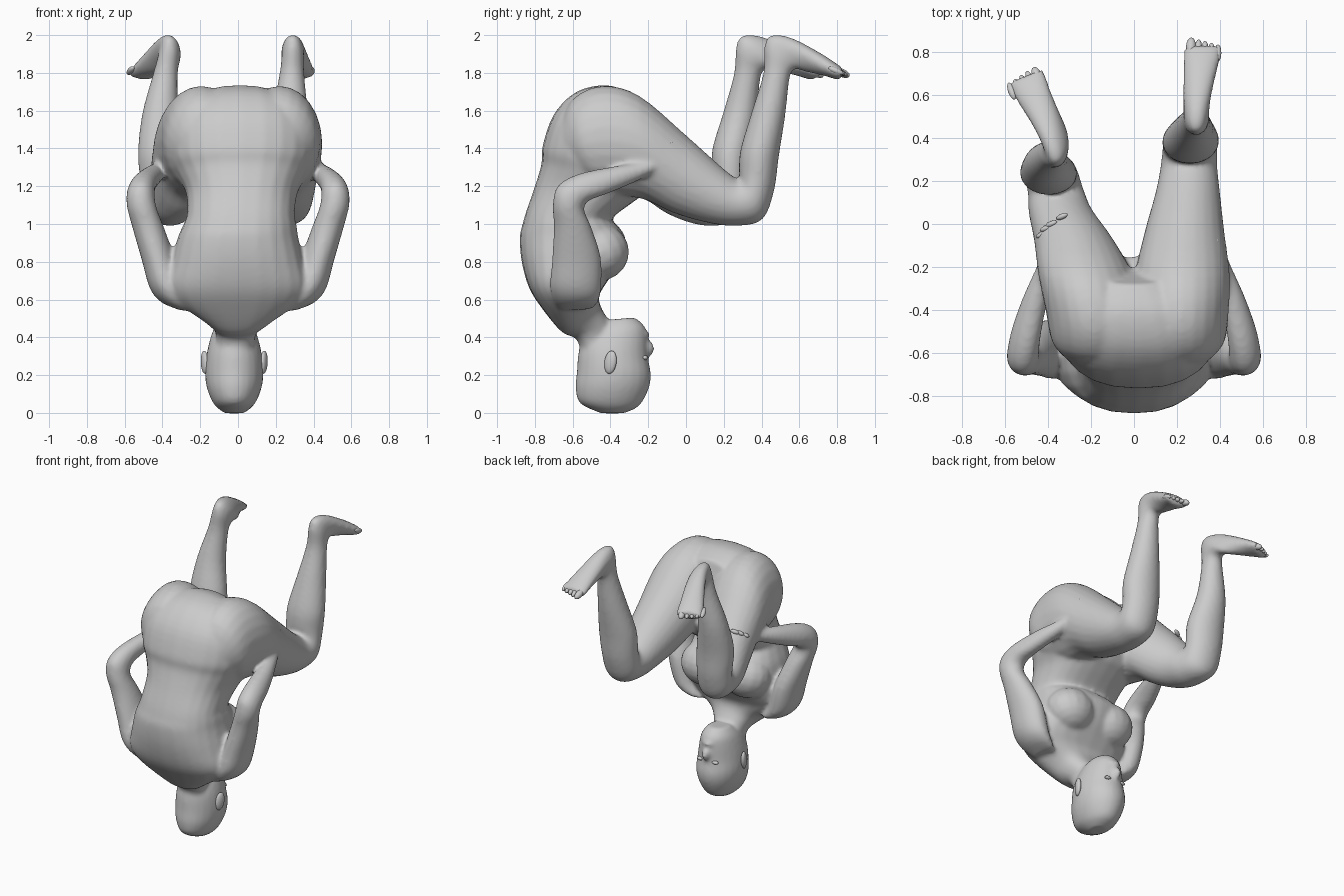
import bpy, bmesh, math
from mathutils import Vector

SIDES, STEPS = 24, 4


def catmull(a, b, c, d, t):
    return [0.5 * (2 * q + (r - p) * t + (2 * p - 5 * q + 4 * r - s) * t * t
                   + (3 * q - p - 3 * r + s) * t ** 3) for p, q, r, s in zip(a, b, c, d)]


def power(v, e):
    return math.copysign(abs(v) ** e, v)


def add_object(name, bm):
    bmesh.ops.recalc_face_normals(bm, faces=bm.faces)
    me = bpy.data.meshes.new(name)
    bm.to_mesh(me)
    bm.free()
    ob = bpy.data.objects.new(name, me)
    bpy.context.collection.objects.link(ob)
    return ob


def loft(name, stations, e=1.0):
    """Each station: back y, z, front y, z (side outline), centre x, half width, yaw."""
    stations = [tuple(s) + (0,) * (7 - len(s)) for s in stations]
    n, rows = len(stations), []
    for i in range(n - 1):
        pts = [stations[max(0, min(n - 1, i + k))] for k in (-1, 0, 1, 2)]
        rows += [catmull(*pts, s / STEPS) for s in range(STEPS)]
    rows.append(stations[-1])
    bm, rings = bmesh.new(), []
    for yb, zb, yf, zf, x, w, yaw in rows:
        c = Vector((x, (yb + yf) / 2, (zb + zf) / 2))
        d = Vector((0, (yf - yb) / 2, (zf - zb) / 2))
        u = Vector((math.cos(yaw), math.sin(yaw), 0)) * w
        rings.append([bm.verts.new(c + u * power(math.cos(a), e) + d * power(math.sin(a), e))
                      for a in (2 * math.pi * k / SIDES for k in range(SIDES))])
    for r, q in zip(rings, rings[1:]):
        for k in range(SIDES):
            j = (k + 1) % SIDES
            bm.faces.new((r[k], r[j], q[j], q[k]))
    bm.faces.new(rings[0][::-1])
    bm.faces.new(rings[-1])
    return add_object(name, bm)


def ball(name, loc, radii, rot=(0, 0, 0)):
    bm = bmesh.new()
    bmesh.ops.create_uvsphere(bm, u_segments=16, v_segments=10, radius=1)
    bmesh.ops.scale(bm, vec=radii, verts=bm.verts)
    ob = add_object(name, bm)
    ob.location, ob.rotation_euler = loc, rot
    return ob


parts = []

# torso: neck to pelvis
parts.append(loft("torso", [
    (-.55, .30, -.37, .36, -.02, .10), (-.58, .39, -.40, .47, -.01, .11),
    (-.66, .43, -.45, .56, 0, .17), (-.76, .55, -.46, .62, 0, .32),
    (-.83, .66, -.42, .69, 0, .375), (-.87, .80, -.35, .80, 0, .35),
    (-.88, .93, -.32, .92, 0, .32), (-.865, 1.0, -.36, .99, .01, .30),
    (-.845, 1.07, -.39, 1.03, .015, .285), (-.80, 1.20, -.26, 1.13, .02, .295),
    (-.765, 1.32, -.20, 1.18, .02, .34), (-.76, 1.41, -.15, 1.28, .02, .38),
    (-.70, 1.58, -.20, 1.34, .02, .375), (-.58, 1.70, -.22, 1.36, .02, .33),
    (-.42, 1.735, -.24, 1.38, .01, .27), (-.28, 1.69, -.20, 1.40, 0, .17)], e=.85))

# legs: buttock, thigh, knee, calf, foot share one side outline
leg = [(-.69, 1.46, -.55, 1.25, .13), (-.61, 1.65, -.48, 1.18, .20), (-.45, 1.73, -.36, 1.15, .22),
       (-.25, 1.68, -.22, 1.13, .22), (0, 1.47, -.07, 1.06, .185), (.19, 1.30, .10, 1.01, .15),
       (.27, 1.24, .25, .99, .133), (.285, 1.25, .40, 1.02, .128), (.28, 1.29, .465, 1.17, .128),
       (.29, 1.40, .492, 1.36, .13), (.35, 1.60, .525, 1.57, .097), (.41, 1.80, .55, 1.78, .066),
       (.415, 1.94, .58, 1.82, .060), (.45, 2.0, .62, 1.81, .060), (.56, 1.985, .66, 1.80, .066),
       (.72, 1.90, .73, 1.785, .080), (.81, 1.84, .80, 1.765, .088), (.83, 1.825, .825, 1.775, .083)]
x_right = [.21, .22, .22, .225, .235, .25, .255, .26, .26, .265, .275, .285, .29, .29, .295, .31, .32, .32]
x_left = [-.17, -.18, -.19, -.225, -.28, -.34, -.36, -.38, -.39, -.40, -.41, -.385, -.365,
          -.365, -.40, -.46, -.495, -.50]
shift = [0, 0, 0, 0, -.04, -.09, -.12, -.13, -.14, -.15, -.15, -.155, -.15, -.145, -.14, -.14, -.14, -.14]
turn = [0] * 13 + [.15, .3, .38, .38, .38]
parts.append(loft("right_leg", [(a, b, c, d, x, w) for (a, b, c, d, w), x in zip(leg, x_right)]))
parts.append(loft("left_leg", [(a + s, b, c + s, d, x, w, t)
                               for (a, b, c, d, w), x, s, t in zip(leg, x_left, shift, turn)]))

# arms: shoulder, elbow, wrist, hand resting in the thigh
arm = [(-.66, .54, -.50, .55, .26, .05), (-.70, .59, -.47, .58, .32, .085),
       (-.72, .67, -.45, .65, .375, .092), (-.71, .80, -.45, .82, .42, .09),
       (-.70, .98, -.50, .98, .475, .084), (-.705, 1.10, -.54, 1.08, .51, .078),
       (-.68, 1.20, -.51, 1.125, .515, .074), (-.57, 1.265, -.43, 1.155, .50, .069),
       (-.38, 1.305, -.32, 1.20, .46, .059), (-.23, 1.33, -.20, 1.255, .415, .045),
       (-.12, 1.36, -.10, 1.31, .375, .04), (-.04, 1.38, -.03, 1.35, .34, .04)]
for side, s in (("right", 1), ("left", -1)):
    parts.append(loft(side + "_arm", [(a, b, c, d, s * x, w) for a, b, c, d, x, w in arm]))
    parts.append(ball(side + "_chest", (s * .16, -.455, .85), (.17, .155, .15), (.35, 0, 0)))

# head, upside down, facing back
parts.append(loft("head", [
    (-.45, -.002, -.33, -.002, -.02, .05), (-.56, .05, -.25, .035, -.02, .105),
    (-.585, .13, -.20, .12, -.02, .143), (-.578, .22, -.185, .20, -.02, .155),
    (-.57, .32, -.20, .29, -.02, .147), (-.55, .38, -.205, .40, -.02, .128),
    (-.50, .44, -.22, .46, -.02, .105), (-.44, .49, -.27, .505, -.02, .065)]))
parts.append(ball("nose", (-.02, -.203, .345), (.028, .036, .045), (.25, 0, 0)))
parts.append(ball("lips", (-.02, -.214, .415), (.042, .022, .018)))

# fuse the skin into one smooth body
bpy.ops.object.select_all(action='DESELECT')
for ob in parts:
    ob.select_set(True)
body = parts[0]
bpy.context.view_layer.objects.active = body
bpy.ops.object.join()
body.name = "body"
remesh = body.modifiers.new("fuse", 'REMESH')
remesh.mode, remesh.voxel_size, remesh.use_smooth_shade = 'VOXEL', .013, True
relax = body.modifiers.new("relax", 'SMOOTH')
relax.factor, relax.iterations = .5, 7

small = []
# ears and eyes
for side, s in (("right", 1), ("left", -1)):
    small.append(ball(side + "_ear", (-.02 + s * .157, -.40, .268), (.018, .034, .062), (-.15, 0, s * -.35)))
    small.append(ball(side + "_eye", (-.02 + s * .058, -.217, .292), (.024, .016, .012)))

# toes, big toe on the inner side
for side, s, x0, y0, yaw in (("right", 1, .265, .825, -.05), ("left", -1, -.452, .69, .35)):
    for i in range(5):
        r = .023 if i == 0 else .017
        x = x0 + s * (.030 * i + (.004 if i else 0)) * math.cos(yaw)
        y = y0 - (.008 * i if s > 0 else .018 * i)
        small.append(ball(f"{side}_toe_{i + 1}", (x, y, 1.80 + .003 * i), (r, .045, r * .95), (-.4, 0, yaw)))

# fingertips showing through the thigh
for i, (x, y, z) in enumerate([(-.43, -.05, 1.36), (-.41, -.02, 1.38), (-.385, 0, 1.39), (-.335, .035, 1.40)]):
    small.append(ball(f"left_finger_{i + 1}", (x, y, z), (.03, .013, .014), (0, -.3, .4)))
small.append(ball("right_finger", (.375, -.08, 1.43), (.02, .014, .012)))

for ob in small:
    for p in ob.data.polygons:
        p.use_smooth = True
